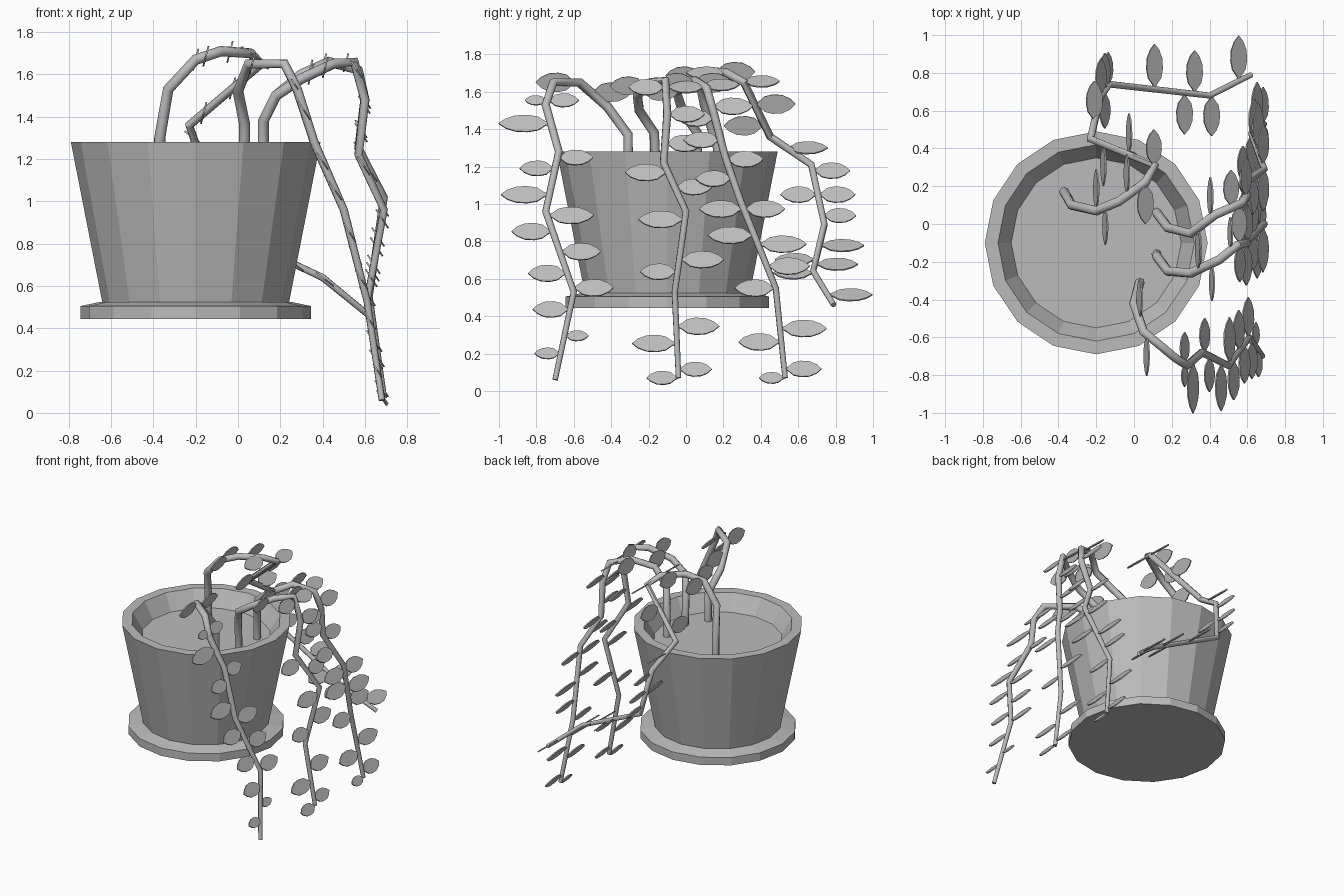
import bpy, bmesh, math
from mathutils import Vector

if "Cube" in bpy.data.objects:
    bpy.data.objects.remove(bpy.data.objects["Cube"])

grey = bpy.data.materials.new("plain grey")
grey.diffuse_color = (0.5, 0.5, 0.5, 1)
grey.use_nodes = True
grey.node_tree.nodes["Principled BSDF"].inputs["Base Color"].default_value = grey.diffuse_color


def add_object(name, bm):
    bmesh.ops.recalc_face_normals(bm, faces=bm.faces)
    mesh = bpy.data.meshes.new(name)
    bm.to_mesh(mesh)
    bm.free()
    mesh.materials.append(grey)
    obj = bpy.data.objects.new(name, mesh)
    bpy.context.collection.objects.link(obj)
    return obj


def lathe(name, profile, centre=(-0.2, -0.1), sides=16):
    """Revolve (radius, z) points; both ends are capped."""
    bm = bmesh.new()
    rings = []
    for r, z in profile:
        rings.append([bm.verts.new((centre[0] + r * math.cos(2 * math.pi * k / sides),
                                    centre[1] + r * math.sin(2 * math.pi * k / sides), z))
                      for k in range(sides)])
    for a, b in zip(rings, rings[1:]):
        for k in range(sides):
            n = (k + 1) % sides
            bm.faces.new((a[k], a[n], b[n], b[k]))
    bm.faces.new(rings[0])
    bm.faces.new(rings[-1])
    return add_object(name, bm)


# Pot with soil recess, and saucer
lathe("pot", [(0.44, 0.515), (0.59, 1.28), (0.52, 1.28), (0.45, 1.16)])
lathe("saucer", [(0.545, 0.445), (0.545, 0.505), (0.45, 0.525)])


def stem(name, points):
    curve = bpy.data.curves.new(name, 'CURVE')
    curve.dimensions = '3D'
    curve.bevel_depth = 0.025
    curve.bevel_resolution = 2
    curve.use_fill_caps = True
    spline = curve.splines.new('POLY')
    spline.points.add(len(points) - 1)
    last = len(points) - 1
    for i, p in enumerate(points):
        spline.points[i].co = (*p, 1)
        spline.points[i].radius = 1.05 - 0.45 * (i / last) ** 2
    curve.materials.append(grey)
    obj = bpy.data.objects.new(name, curve)
    bpy.context.collection.objects.link(obj)
    bpy.ops.object.select_all(action='DESELECT')
    obj.select_set(True)
    bpy.context.view_layer.objects.active = obj
    bpy.ops.object.convert(target='MESH')
    bpy.ops.object.shade_smooth_by_angle(angle=math.radians(50))


# Half outline of a leaf: (fraction of length, fraction of half width)
HALF = [(0.12, 0.3), (0.25, 0.8), (0.45, 1.0), (0.68, 0.93), (0.87, 0.55)]
OUTLINE = [(0, 0)] + HALF + [(1, 0)] + [(a, -b) for a, b in reversed(HALF)]


def leaves(name, points, table):
    """table: (position along the stem, signed length along y)."""
    bm = bmesh.new()
    pts = [Vector(p) for p in points]
    for t, length in table:
        i = min(int(t), len(pts) - 2)
        base = pts[i].lerp(pts[i + 1], t - i)
        tan = (pts[i + 1] - pts[i]).normalized()
        # leaves stand upright on the arch and droop outwards on hanging parts
        if tan.z > -0.2 or tan.x < -0.5:
            wide = Vector((0.25, 0, 0.97))
        elif tan.z > -0.6:
            wide = Vector((0.8, 0, -0.6))
        else:
            wide = Vector((0.55, 0, -0.84))
        along = Vector((0, length, 0))
        half = min(0.053, abs(length) * 0.25)
        normal = along.cross(wide).normalized() * 0.004
        top = [bm.verts.new(base + along * a + wide * half * b + normal) for a, b in OUTLINE]
        low = [bm.verts.new(base + along * a + wide * half * b - normal) for a, b in OUTLINE]
        bm.faces.new(top)
        bm.faces.new(low[::-1])
        for k in range(len(top)):
            n = (k + 1) % len(top)
            bm.faces.new((top[k], low[k], low[n], top[n]))
    add_object(name, bm)


# Front vine
front = [(.03, -.31, 1.15), (.03, -.31, 1.37), (0, -.42, 1.52), (.05, -.57, 1.65),
         (.22, -.71, 1.65), (.28, -.75, 1.53), (.36, -.68, 1.28), (.5, -.75, .96),
         (.61, -.60, .53), (.68, -.70, .06)]
front_leaves = [(2.6, .22), (3.1, -.22), (4.8, .17), (4.8, -.12), (5.4, -.28), (6.1, .19),
                (6.28, -.19), (6.72, -.26), (7.05, .25), (7.25, -.22), (7.5, .22),
                (7.77, -.21), (7.95, .22), (8.2, -.2), (8.5, .13), (8.7, -.14)]

# Middle vine
middle = [(.12, -.16, 1.15), (.12, -.17, 1.38), (.18, -.25, 1.5), (.3, -.26, 1.58),
          (.45, -.19, 1.65), (.55, -.11, 1.66), (.6, -.10, 1.48), (.57, -.12, 1.22),
          (.69, 0, .96), (.61, -.06, .53), (.68, -.04, .07)]
middle_leaves = [(3.3, .2), (3.75, -.2), (4.6, .18), (5.2, -.2), (6, .2), (6.6, .21),
                 (7.2, -.23), (7.5, .2), (8.1, -.25), (8.6, .24), (8.75, -.2),
                 (9.4, .23), (9.6, -.24), (9.9, .18), (10, -.17)]

# Rear right vine
side = [(.12, .06, 1.15), (.12, .06, 1.38), (.18, -.02, 1.5), (.3, -.05, 1.6),
        (.43, .05, 1.66), (.57, .11, 1.62), (.6, .15, 1.48), (.57, .21, 1.25),
        (.69, .29, 1.02), (.62, .48, .55), (.69, .53, .07)]
side_leaves = [(3.3, -.22), (3.8, .22), (4.6, .2), (4.9, -.2), (5.7, .22), (6.1, -.2),
               (6.6, -.2), (7.05, .2), (7.5, -.2), (8.1, -.24), (8.1, .22), (8.4, -.25),
               (8.5, .26), (8.75, .23), (9, -.22), (9.45, .25), (9.6, -.23), (9.9, .2),
               (10, -.14)]

# Back vine, which curls behind the pot
back = [(-.37, .17, 1.15), (-.37, .17, 1.3), (-.33, .1, 1.53), (-.2, .07, 1.67),
        (-.08, .12, 1.71), (.06, .22, 1.7), (.11, .31, 1.65), (-.23, .45, 1.36),
        (-.18, .67, 1.21), (-.13, .74, .89), (.4, .68, .64), (.62, .79, .46)]
back_leaves = [(3, .22), (3.4, -.2), (4.3, .22), (5, -.22), (5.9, .2), (6.4, .22),
               (6.8, -.22), (7.4, .22), (8.1, .2), (8.5, .2), (8.5, -.2), (8.85, .18),
               (9.45, .24), (9.75, -.22), (9.85, .23), (10.05, -.22), (10.7, .24)]

for label, path, table in (("front", front, front_leaves), ("middle", middle, middle_leaves),
                           ("side", side, side_leaves), ("back", back, back_leaves)):
    stem(label + "_stem", path)
    leaves(label + "_leaves", path, table)
